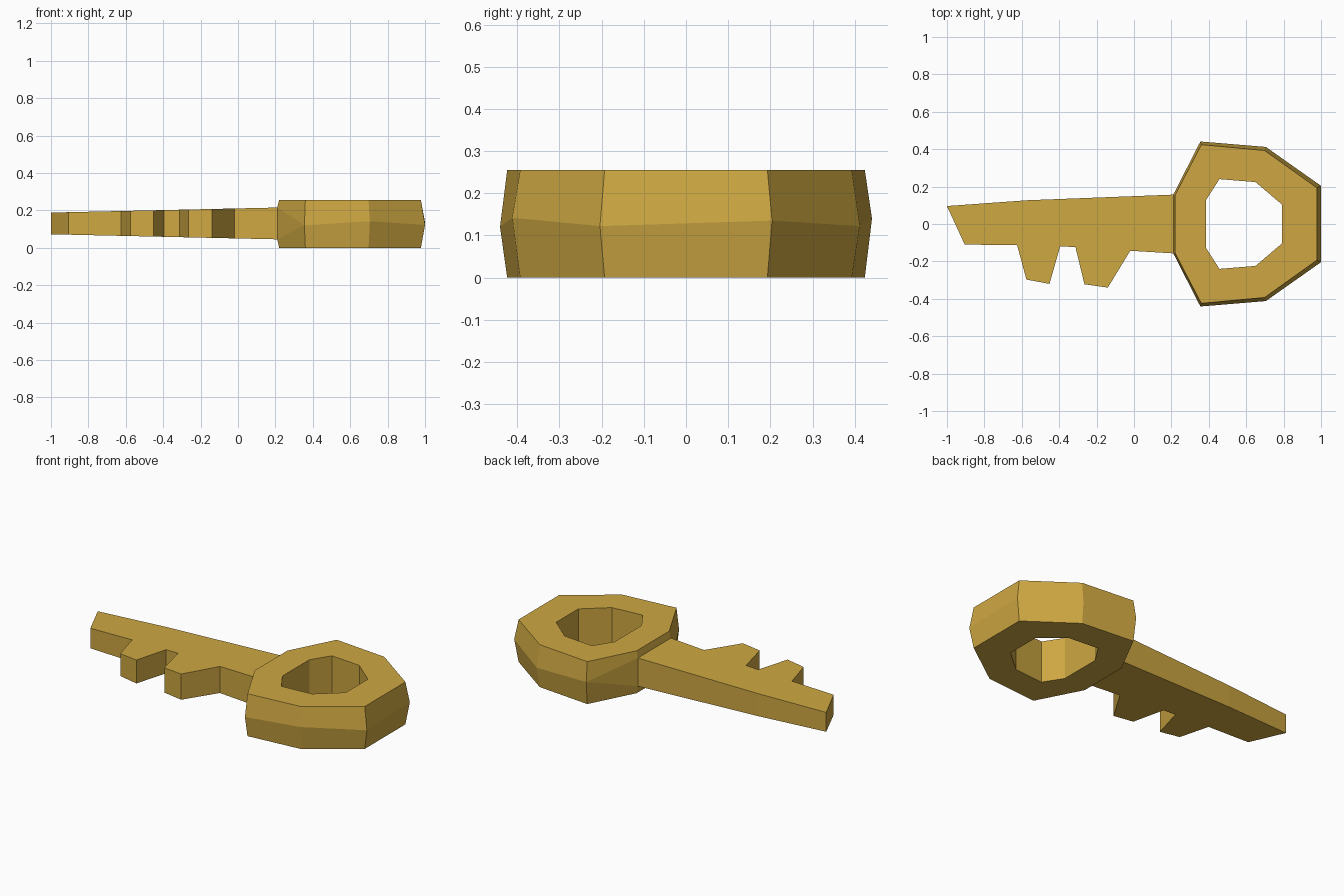
import bpy, bmesh

if "Cube" in bpy.data.objects:
    bpy.data.objects.remove(bpy.data.objects["Cube"])

gold = bpy.data.materials.new("old gold")
gold.diffuse_color = (0.62, 0.39, 0.055, 1)
gold.use_nodes = True
gold.node_tree.nodes["Principled BSDF"].inputs["Base Color"].default_value = gold.diffuse_color


def finish(bm, name):
    bmesh.ops.remove_doubles(bm, verts=bm.verts, dist=0.0005)
    bmesh.ops.recalc_face_normals(bm, faces=bm.faces)
    mesh = bpy.data.meshes.new(name)
    bm.to_mesh(mesh)
    bm.free()
    mesh.materials.append(gold)
    obj = bpy.data.objects.new(name, mesh)
    bpy.context.collection.objects.link(obj)
    return obj


def mirrored(half):
    """Closed loop: the +y half followed by its mirror image."""
    return half + [(x, -y) for x, y in reversed(half)]


# Bow: eight-sided ring with a bulging middle and a straight-walled hole
T = 0.255
cap = mirrored([(0.22, 0.155), (0.36, 0.424), (0.698, 0.393), (0.978, 0.193)])
mid = mirrored([(0.21, 0.157), (0.355, 0.441), (0.705, 0.412), (1.0, 0.204)])
hole = mirrored([(0.385, 0.128), (0.457, 0.24), (0.65, 0.224), (0.79, 0.105)])
# middle heights; the two corners at the blade split to the blade's thickness
mid_hi = [0.215, 0.14, 0.122, 0.135, 0.122, 0.142, 0.12, 0.215]
mid_lo = [0.045] + mid_hi[1:7] + [0.045]

bm = bmesh.new()
loops = [
    [(x, y, T) for x, y in hole],
    [(x, y, T) for x, y in cap],
    [(x, y, z) for (x, y), z in zip(mid, mid_hi)],
    [(x, y, z) for (x, y), z in zip(mid, mid_lo)],
    [(x, y, 0) for x, y in cap],
    [(x, y, 0) for x, y in hole],
]
rings = [[bm.verts.new(p) for p in loop] for loop in loops]
for k in range(6):
    a, b = rings[k], rings[(k + 1) % 6]
    for i in range(8):
        j = (i + 1) % 8
        if k == 2 and i == 7:      # left open where the blade joins
            continue
        bm.faces.new((a[i], a[j], b[j], b[i]))
finish(bm, "bow")

# Blade: toothed outline, thinning towards the tip
outline = [(0.21, 0.157), (-0.57, 0.127), (-1.0, 0.096), (-0.905, -0.11),
           (-0.625, -0.113), (-0.575, -0.297), (-0.452, -0.32), (-0.395, -0.12),
           (-0.313, -0.123), (-0.265, -0.322), (-0.14, -0.34), (-0.02, -0.143),
           (0.21, -0.157)]
bm = bmesh.new()


def half_thickness(x):
    return 0.058 + (x + 1) / 1.21 * 0.027


top = [bm.verts.new((x, y, 0.13 + half_thickness(x))) for x, y in outline]
bottom = [bm.verts.new((x, y, 0.13 - half_thickness(x))) for x, y in outline]
bm.faces.new(top)
bm.faces.new(bottom[::-1])
for i in range(len(outline) - 1):  # end at the bow stays open
    bm.faces.new((top[i], top[i + 1], bottom[i + 1], bottom[i]))
# the blade is an open shell, so orient its sides explicitly via the shared helper
finish(bm, "blade")
